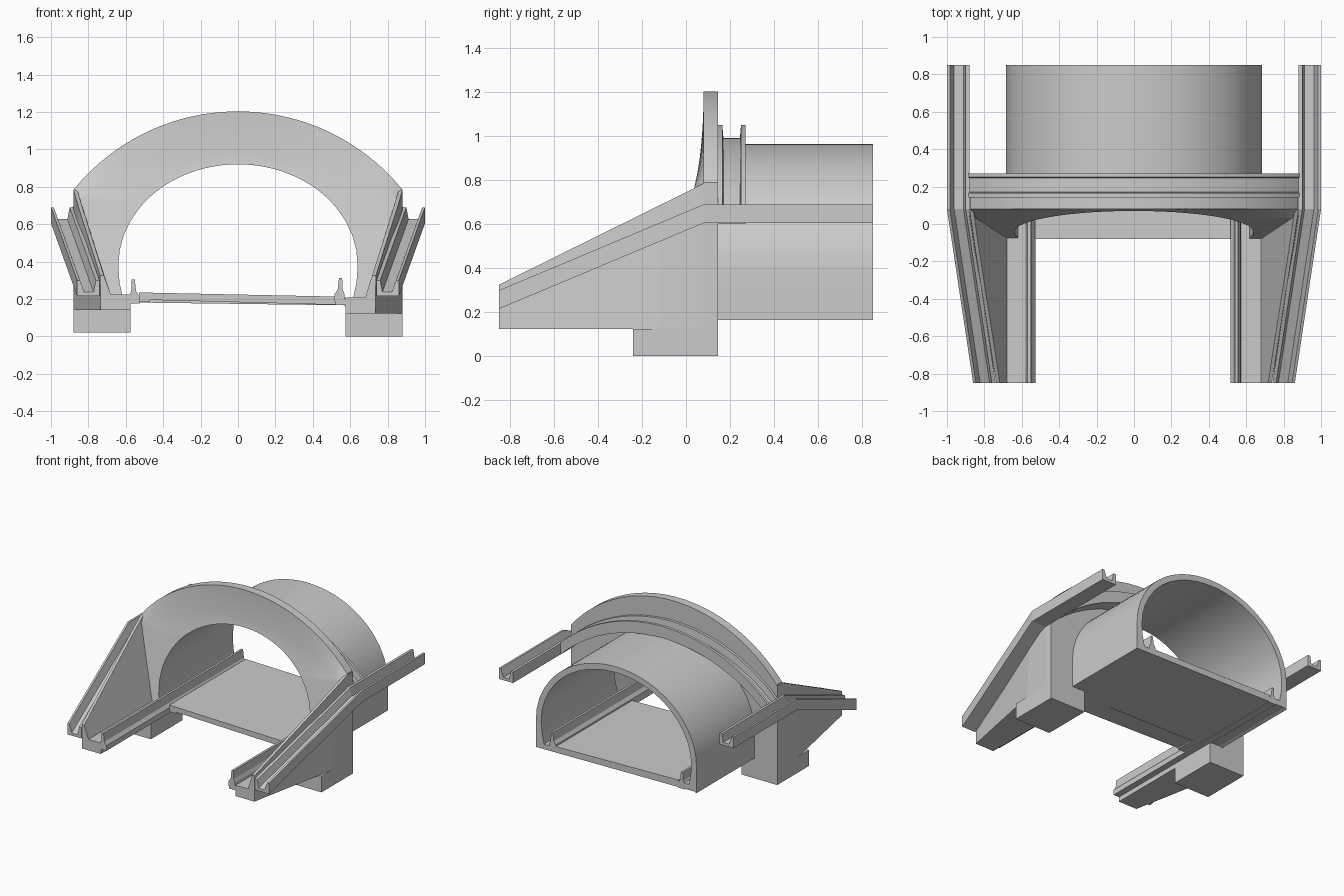
import bpy, bmesh
from math import sin, cos, radians, sqrt

if "Cube" in bpy.data.objects:
    bpy.data.objects.remove(bpy.data.objects["Cube"])


def loft(name, sections, smooth=False):
    """Join closed cross-sections of equal length into a capped solid."""
    bm = bmesh.new()
    rings = [[bm.verts.new(p) for p in s] for s in sections]
    n = len(rings[0])
    for a, b in zip(rings, rings[1:]):
        for i in range(n):
            j = (i + 1) % n
            bm.faces.new((a[i], a[j], b[j], b[i]))
    bm.faces.new(rings[0][::-1])
    bm.faces.new(rings[-1])
    bmesh.ops.recalc_face_normals(bm, faces=bm.faces)
    me = bpy.data.meshes.new(name)
    bm.to_mesh(me)
    bm.free()
    ob = bpy.data.objects.new(name, me)
    bpy.context.collection.objects.link(ob)
    if smooth:
        bpy.context.view_layer.objects.active = ob
        ob.select_set(True)
        bpy.ops.object.shade_smooth_by_angle(angle=radians(20))
        ob.select_set(False)
    return ob


def extrude(name, profile, y0, y1):
    return loft(name, [[(x, y, z) for x, z in profile] for y in (y0, y1)])


def arc(x, top, half, drop):
    """Height of a circular arc with given crown, half width and drop."""
    r = (half * half + drop * drop) / (2 * drop)
    return top - r + sqrt(r * r - x * x)


def lerp(a, b, t):
    return a + (b - a) * t


def face_y(z):
    """Inclined portal face."""
    return -0.08 + 0.208 * (z - 0.2)


BACK, FRONT, END = 0.145, 0.08, 0.85
M, K, SPLIT = 20, 6, 55


def station(i):
    """Half-arch station: (wall edge, band edge, opening, tube outside) in x, z."""
    if i <= M:
        u = i / M
        wall = (0.875 * u, arc(0.875 * u, 1.203, 0.875, 0.413))
        band = (0.85 * u, arc(0.85 * u, 0.97, 0.85, 0.235))
        ang = radians(SPLIT * u)
    else:
        k = i - M
        wall = (0.875, lerp(0.79, 0.12, k / K))
        band = (lerp(0.85, 0.68, k / K), lerp(0.735, 0.2, k / K))
        ang = radians(lerp(SPLIT, 90, min(k / 4, 1)))
    hole = (0.64 * sin(ang), 0.38 + 0.54 * cos(ang))
    tube = (0.685 * sin(ang), 0.38 + 0.585 * cos(ang))
    if i > M + 4:
        t = (i - M - 4) / 2
        hole = (lerp(0.64, 0.615, t * t), lerp(0.38, 0.2, t))
        tube = (0.685, lerp(0.38, 0.175, t))
    return wall, band, hole, tube


# Headwall with inclined face, and tunnel tube
head, tube_rings = [], []
for i in range(-(M + K), M + K + 1):
    s = -1 if i < 0 else 1
    (wx, wz), (bx, bz), (hx, hz), (tx, tz) = station(abs(i))
    head.append([(s * wx, BACK, wz), (s * wx, FRONT, wz), (s * bx, face_y(bz), bz),
                 (s * hx, face_y(hz), hz), (s * hx, BACK, hz)])
    tube_rings.append([(s * hx, BACK, hz), (s * tx, BACK, tz),
                       (s * tx, END, tz), (s * hx, END, hz)])
loft("portal_headwall", head, True)
loft("tunnel_tube", tube_rings, True)

# Arched gutter behind the headwall
U = [(0.145, -0.09), (0.145, 0), (0.165, 0), (0.17, -0.06),
     (0.245, -0.06), (0.25, 0), (0.27, 0), (0.27, -0.09)]
xs = [0.885 * i / 24 for i in range(-24, 25)]
loft("arched_gutter", [[(x, y, arc(x, 1.052, 0.885, 0.362) + h) for y, h in U] for x in xs], True)

# Tunnel floor and road slab
extrude("tunnel_floor", [(-0.685, 0.183), (0.685, 0.165), (0.685, 0.205), (0.57, 0.205),
                         (0.57, 0.185), (0.52, 0.185), (-0.53, 0.205), (-0.58, 0.205),
                         (-0.58, 0.225), (-0.685, 0.225)], FRONT, END)
extrude("road_slab", [(-0.58, 0.185), (-0.47, 0.185), (-0.47, 0.195), (0.57, 0.168),
                      (0.57, 0.185), (0.52, 0.185), (0.52, 0.213), (-0.53, 0.235),
                      (-0.53, 0.207), (-0.58, 0.207)], -0.08, END)

for side, s, dz in (("right", 1, 0.0), ("left", -1, 0.017)):
    # Wing wall: (y, outer foot x, outer top x, inner top x, top z)
    wing = []
    for y, xf, xo, xi, zt in ((-0.85, 0.735, 0.737, 0.717, 0.325),
                              (-0.12, 0.88, 0.851, 0.831, 0.686),
                              (FRONT, 0.88, 0.88, 0.86, 0.785),
                              (BACK, 0.88, 0.88, 0.86, 0.785)):
        wing.append([(s * 0.575, y, 0.123 + dz), (s * xf, y, 0.123 + dz), (s * xo, y, zt),
                     (s * xi, y, zt), (s * 0.68, y, 0.207 + dz), (s * 0.575, y, 0.207 + dz)])
    loft(side + "_wing_wall", wing)

    # Side gutter, level at the back and falling along the wing
    G = [(0.88, 0.605), (1, 0.605), (1, 0.69), (0.985, 0.69),
         (0.962, 0.627), (0.912, 0.627), (0.9, 0.69), (0.88, 0.69)]
    loft(side + "_side_gutter", [[(s * (x - dx), y, z - drop) for x, z in G]
                                 for y, dx, drop in ((END, 0, 0), (FRONT, 0, 0),
                                                     (-0.85, 0.14, 0.39))])

    # Footing block
    extrude(side + "_footing", [(s * x, z + dz * 1.2) for x, z in
            ((0.575, 0), (0.88, 0), (0.88, 0.123), (0.575, 0.123))], -0.24, BACK)

    # Kerb ledge and tapered kerb running through the tunnel
    ox = 0.0 if s > 0 else 0.012
    extrude(side + "_kerb_ledge", [(s * (x + ox), z + dz) for x, z in
            ((0.52, 0.167), (0.58, 0.167), (0.58, 0.2), (0.52, 0.2))], -0.85, -0.08)
    extrude(side + "_kerb", [(s * (x + ox), z - dz * 0.5) for x, z in
            ((0.515, 0.185), (0.572, 0.185), (0.57, 0.225), (0.559, 0.25), (0.557, 0.313),
             (0.54, 0.313), (0.533, 0.25), (0.515, 0.225))], -0.85, END)
